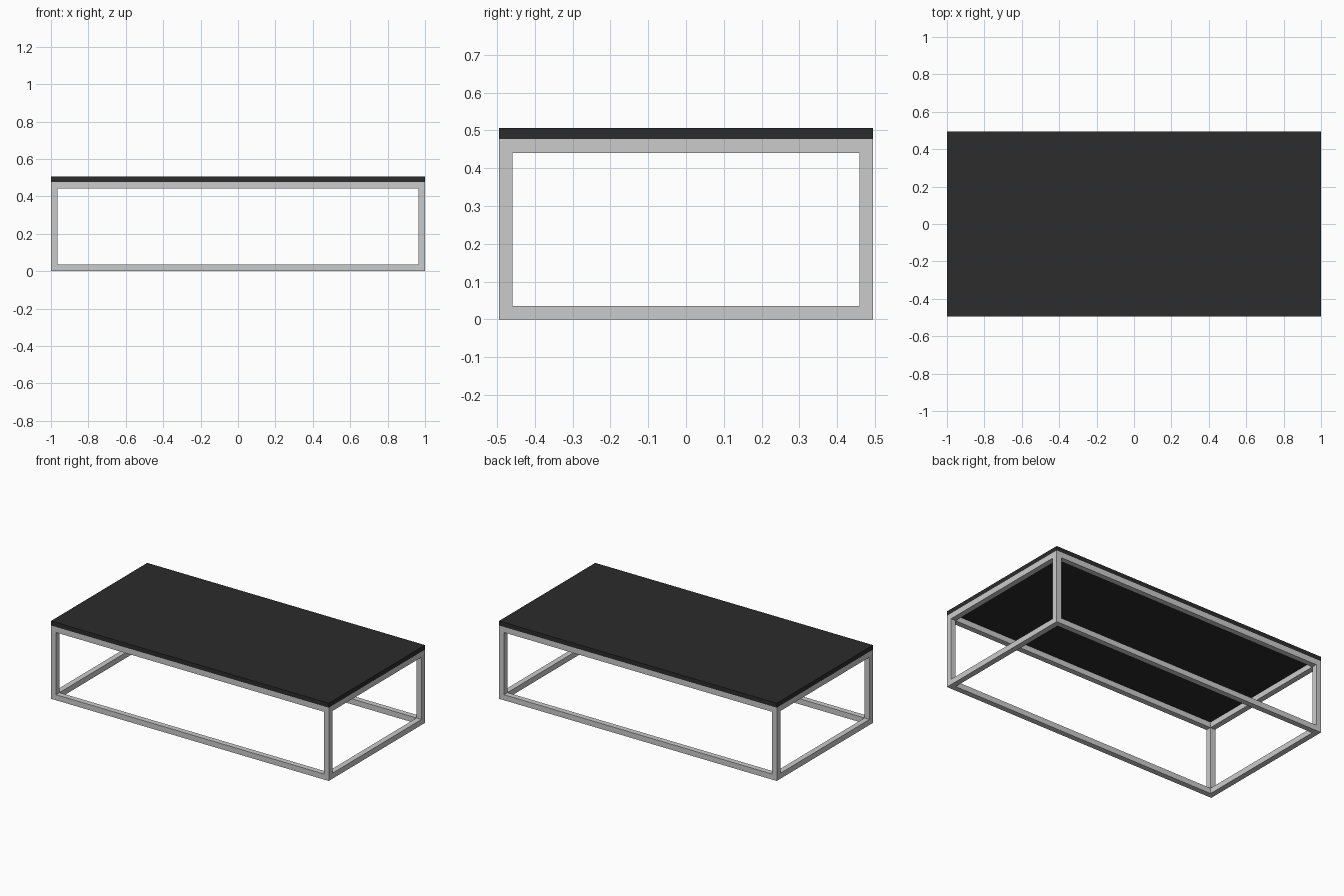
import bpy, bmesh

if "Cube" in bpy.data.objects:
    bpy.data.objects.remove(bpy.data.objects["Cube"])

HX, HY = 1.0, 0.495      # half length and half depth
ZF, ZT = 0.477, 0.506    # frame top, table top
T = 0.036                # square tube width


def make_object(name, bm):
    bmesh.ops.remove_doubles(bm, verts=bm.verts[:], dist=1e-5)
    bmesh.ops.recalc_face_normals(bm, faces=bm.faces[:])
    mesh = bpy.data.meshes.new(name)
    bm.to_mesh(mesh)
    bm.free()
    obj = bpy.data.objects.new(name, mesh)
    bpy.context.collection.objects.link(obj)
    return obj


# Box frame: a 3x3x3 cell layout keeping only legs, rails and corners,
# skinned where a kept cell meets an empty one
cuts = [(-HX, -HX + T, HX - T, HX),
        (-HY, -HY + T, HY - T, HY),
        (0.0, T, ZF - T, ZF)]


def is_tube(cell):
    return all(0 <= i <= 2 for i in cell) and sum(i != 1 for i in cell) >= 2


bm = bmesh.new()
for n in range(27):
    cell = (n % 3, n // 3 % 3, n // 9)
    if not is_tube(cell):
        continue
    for axis in range(3):
        for side in (0, 1):
            near = list(cell)
            near[axis] += 2 * side - 1
            if is_tube(near):
                continue
            u, v = (axis + 1) % 3, (axis + 2) % 3
            corners = []
            for du, dv in ((0, 0), (1, 0), (1, 1), (0, 1)):
                p = [0, 0, 0]
                p[axis] = cuts[axis][cell[axis] + side]
                p[u] = cuts[u][cell[u] + du]
                p[v] = cuts[v][cell[v] + dv]
                corners.append(bm.verts.new(p))
            bm.faces.new(corners)
make_object("tube_frame", bm)

# Dark slab table top, flush with the frame
bm = bmesh.new()
bmesh.ops.create_cube(bm, size=1)
for vert in bm.verts:
    vert.co.x *= 2 * HX
    vert.co.y *= 2 * HY
    vert.co.z = ZT if vert.co.z > 0 else ZF
top = make_object("table_top", bm)
black = bpy.data.materials.new("black_top")
black.diffuse_color = (0.025, 0.025, 0.025, 1)
black.use_nodes = True
black.node_tree.nodes["Principled BSDF"].inputs["Base Color"].default_value = black.diffuse_color
top.data.materials.append(black)
